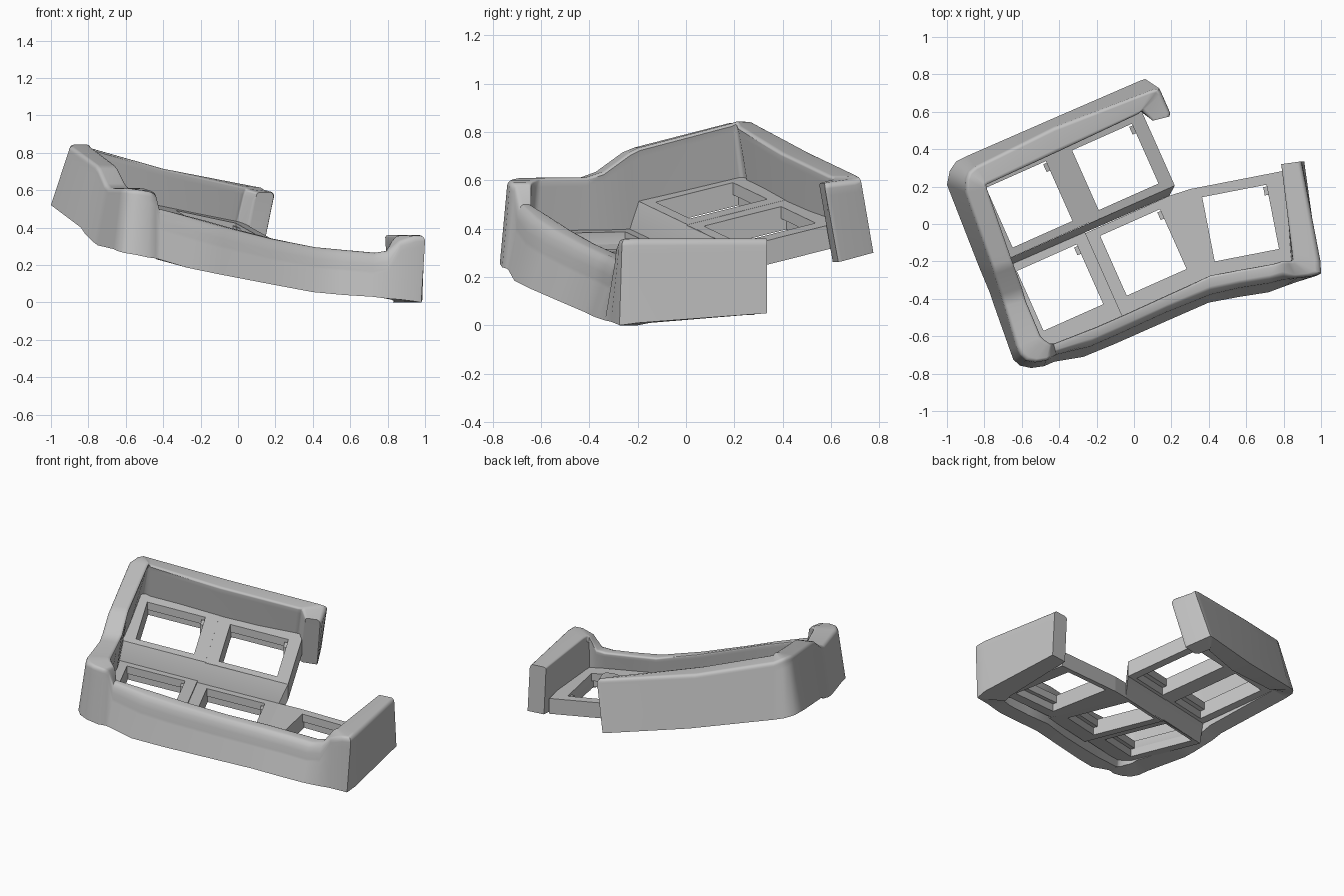
import bpy, bmesh, math
from mathutils import Vector

cube = bpy.data.objects.get("Cube")
if cube:
    bpy.data.objects.remove(cube, do_unlink=True)

grey = bpy.data.materials.new("plain_grey")
grey.use_nodes = True
colour = (0.54, 0.54, 0.54, 1)
grey.diffuse_color = colour
grey.node_tree.nodes["Principled BSDF"].inputs["Base Color"].default_value = colour


def make_object(name, rings, close, angle=30):
    """Skin a list of closed rings; close joins the last ring to the first."""
    bm = bmesh.new()
    loops = [[bm.verts.new(p) for p in ring] for ring in rings]
    count = len(loops)
    for i in range(count if close else count - 1):
        a, b = loops[i], loops[(i + 1) % count]
        for j in range(len(a)):
            k = (j + 1) % len(a)
            bm.faces.new((a[j], a[k], b[k], b[j]))
    if not close:
        bm.faces.new(loops[0])
        bm.faces.new(loops[-1])
    bmesh.ops.recalc_face_normals(bm, faces=bm.faces)
    mesh = bpy.data.meshes.new(name)
    bm.to_mesh(mesh)
    bm.free()
    obj = bpy.data.objects.new(name, mesh)
    bpy.context.collection.objects.link(obj)
    mesh.materials.append(grey)
    bpy.ops.object.select_all(action='DESELECT')
    obj.select_set(True)
    bpy.context.view_layer.objects.active = obj
    bpy.ops.object.shade_smooth_by_angle(angle=math.radians(angle))
    return obj


def slab(name, corners, depth=0.1):
    drop = Vector((0, 0, -depth))
    return make_object(name, [corners, [c + drop for c in corners]], False)


# Wall sections: outer foot, outer rim, inner rim, foot height, rim height
back_wall = [
    ((.13, .63), (.19, .575), (.10, .552), .262, .588),
    ((.125, .645), (.193, .595), (.085, .565), .265, .592),
    ((.07, .755), (.147, .70), (.045, .60), .295, .605),
    ((.06, .775), (.135, .725), (.035, .60), .30, .615),
    ((.03, .765), (.10, .72), (.02, .587), .305, .62),
    ((-.42, .57), (-.43, .52), (-.40, .39), .38, .715),
    ((-.89, .365), (-.85, .31), (-.78, .215), .485, .825),
    ((-.95, .335), (-.885, .28), (-.79, .21), .50, .84),
    ((-.985, .285), (-.90, .24), (-.79, .205), .51, .843),
]
left_wall = [
    ((-1, .21), (-.905, .17), (-.787, .19), .52, .835),
    ((-.84, -.2), (-.765, -.22), (-.655, -.19), .40, .735),
    ((-.82, -.25), (-.75, -.27), (-.64, -.23), .37, .715),
    ((-.77, -.37), (-.715, -.38), (-.60, -.34), .32, .635),
    ((-.75, -.43), (-.695, -.44), (-.58, -.41), .305, .612),
    ((-.665, -.67), (-.63, -.66), (-.50, -.6), .285, .61),
    ((-.645, -.725), (-.61, -.70), (-.49, -.61), .275, .61),
    ((-.61, -.757), (-.58, -.73), (-.48, -.62), .265, .605),
    ((-.55, -.77), (-.53, -.74), (-.465, -.63), .255, .60),
    ((-.48, -.76), (-.47, -.73), (-.45, -.64), .24, .59),
    ((-.44, -.742), (-.44, -.71), (-.44, -.64), .235, .575),
]
front_wall = [
    ((-.42, -.735), (-.415, -.70), (-.43, -.64), .23, .50),
    ((-.27, -.71), (-.24, -.66), (-.20, -.55), .185, .445),
    ((-.1, -.64), (-.08, -.59), (-.04, -.48), .15, .40),
    ((.16, -.525), (.17, -.475), (.19, -.375), .1, .34),
    ((.40, -.42), (.41, -.38), (.41, -.275), .055, .295),
    ((.56, -.39), (.56, -.345), (.57, -.245), .04, .28),
    ((.72, -.365), (.72, -.32), (.74, -.215), .03, .265),
    ((.80, -.335), (.80, -.30), (.79, -.2), .02, .275),
]
right_wall = [
    ((.87, -.31), (.87, -.29), (.82, -.2), .015, .33),
    ((.95, -.285), (.95, -.28), (.84, -.2), .005, .355),
    ((.98, -.275), (1, -.265), (.85, -.19), 0, .358),
    ((.985, -.2), (.997, -.2), (.845, -.15), .01, .36),
    ((.91, .335), (.895, .335), (.787, .32), .05, .36),
]


def section(foot, rim, inner, low, high, crown):
    """Leaning wall profile; crown is how far the outer shoulder rounds down."""
    f, n = Vector((*foot, low)), Vector((*inner, high))
    r = Vector((*rim, high))
    toe = n + f - r
    shoulder = r - Vector((0, 0, crown))
    arc = [f, f.lerp(shoulder, .9)]
    for t in (0, .25, .5, .75, 1):
        spread = .1 + crown * 3.5
        a = t * math.pi / 2
        flat = r.lerp(n, spread * (1 - math.cos(a)))
        arc.append(flat - Vector((0, 0, crown * (1 - math.sin(a)))))
    lip = Vector((0, 0, .012))
    return arc + [r.lerp(n, .86), r.lerp(n, .96) - lip / 3, n - lip,
                  n.lerp(toe, .12), toe]


runs = ((back_wall, .025), (left_wall, .025), (front_wall, .1), (right_wall, .03))
make_object("case_wall", [section(*s, crown) for run, crown in runs for s in run], False, 45)
weighted = bpy.context.object.modifiers.new("even_shading", 'WEIGHTED_NORMAL')
weighted.keep_sharp = True

# Key sockets: centre, yaw, slope along and across, left, right, front, back reach
sockets = {
    "back_left": ((-.56, .105, .516), 24, -.194, .23, .25, .252, .22, .25),
    "back_middle": ((-.10, .305, .417), 24, -.194, .23, .25, .25, .22, .25),
    "front_left": ((-.395, -.34, .35), 24, -.19, .02, .25, .242, .29, .22),
    "front_middle": ((.05, -.152, .25), 24, -.19, .02, .242, .25, .29, .22),
    "front_right": ((.57, .005, .17), 11, -.1, 0, .23, .27, .26, .23),
}


def place(key, x, y, z=0):
    centre, yaw, along, across = sockets[key][:4]
    c, s = math.cos(math.radians(yaw)), math.sin(math.radians(yaw))
    return Vector(centre) + Vector((c * x - s * y, s * x + c * y, along * x + across * y + z))


def quad(key, left, right, front, back, z=0):
    return [place(key, x, y, z) for x, y in
            ((-left, -front), (right, -front), (right, back), (-left, back))]


HALF, LEDGE, DEPTH = .175, .2, -.1
for key, data in sockets.items():
    reach = data[4:]
    hole = (HALF,) * 4
    wide = (HALF, HALF, LEDGE, LEDGE)
    # Frame with a square opening and a wider recess underneath
    make_object(key + "_socket", [
        quad(key, *reach), quad(key, *hole), quad(key, *hole, -.05),
        quad(key, *wide, -.05), quad(key, *wide, DEPTH), quad(key, *reach, DEPTH)], True)
    # Clip in the corner of the opening
    slab(key + "_clip", quad(key, -.155, .18, -.12, .165, -.015), .06)

# Steep web between the two rows
slab("row_web", [
    place("back_left", -.25, -.22), place("back_middle", .25, -.22),
    place("front_middle", .25, .22), place("front_left", -.25, .22)])

# Wedge joining the turned socket to the front row
mid, turned = sockets["front_middle"], sockets["front_right"]
slab("socket_wedge", [
    place("front_middle", mid[5], mid[7]), place("front_right", -turned[4], turned[7]),
    place("front_right", -turned[4], -turned[6]), place("front_middle", mid[5], -mid[6])])
